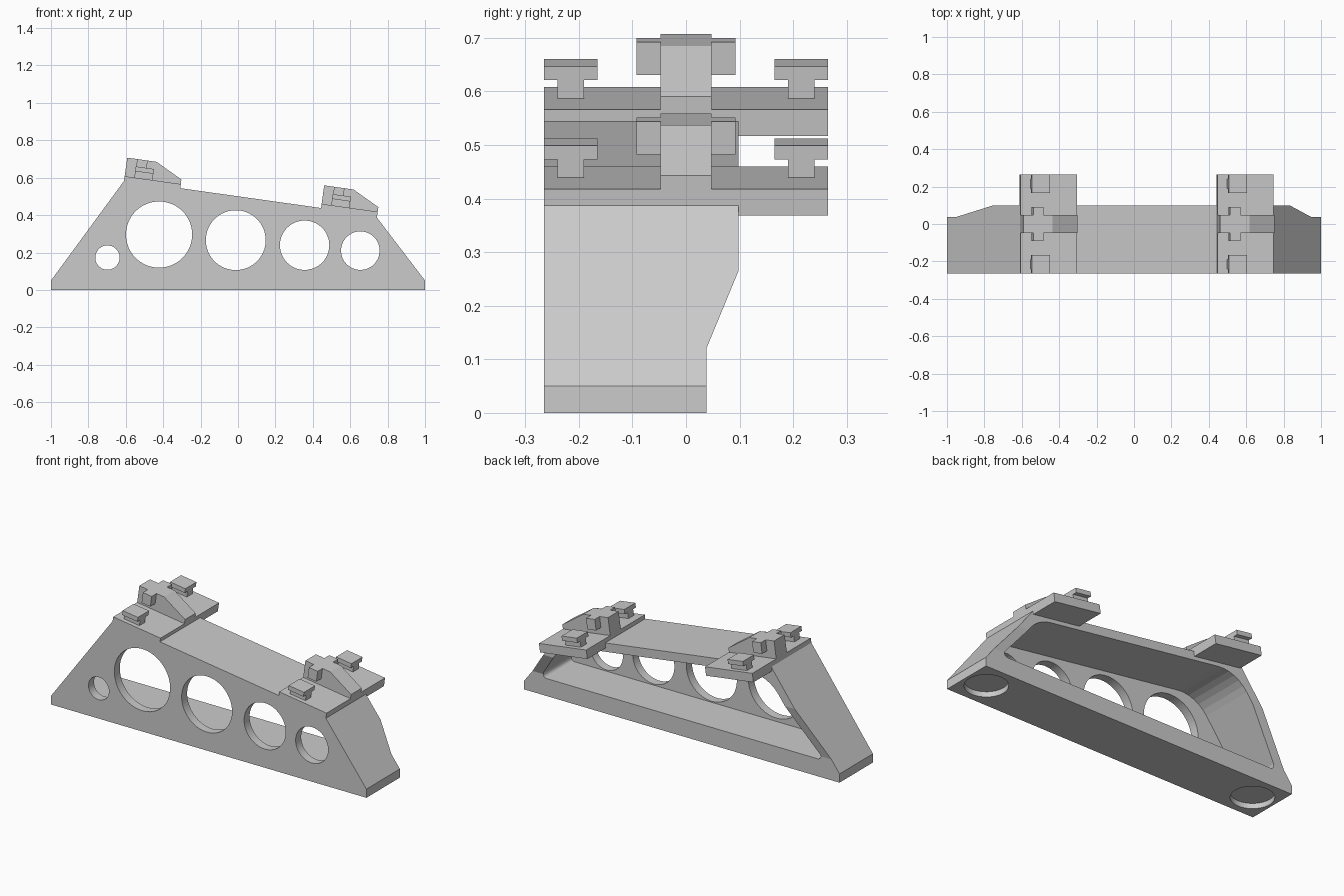
import bpy, bmesh, math
from mathutils import Vector

default = bpy.data.objects.get("Cube")
if default:
    bpy.data.objects.remove(default, do_unlink=True)

grey = bpy.data.materials.new("plain_grey")
grey.use_nodes = True
grey.diffuse_color = (0.6, 0.6, 0.6, 1)
grey.node_tree.nodes["Principled BSDF"].inputs["Base Color"].default_value = (0.6, 0.6, 0.6, 1)

FRONT, BACK, LOW_BACK = -0.265, 0.098, 0.038
TILT = math.radians(8)


def prism(name, profile, axis, start, end):
    """Extrude a closed 2D profile along the given axis."""
    to_3d = {
        "x": lambda p, d: (d, p[0], p[1]),
        "y": lambda p, d: (p[0], d, p[1]),
        "z": lambda p, d: (p[0], p[1], d),
    }[axis]
    bm = bmesh.new()
    rings = [[bm.verts.new(to_3d(p, d)) for p in profile] for d in (start, end)]
    for ring in rings:
        bm.faces.new(ring)
    n = len(profile)
    for i in range(n):
        j = (i + 1) % n
        bm.faces.new((rings[0][i], rings[0][j], rings[1][j], rings[1][i]))
    bmesh.ops.recalc_face_normals(bm, faces=bm.faces)
    mesh = bpy.data.meshes.new(name)
    bm.to_mesh(mesh)
    bm.free()
    mesh.materials.append(grey)
    obj = bpy.data.objects.new(name, mesh)
    bpy.context.scene.collection.objects.link(obj)
    return obj


def circle(cx, cy, r, n=64):
    return [(cx + r * math.cos(math.tau * i / n), cy + r * math.sin(math.tau * i / n))
            for i in range(n)]


def inset(points, dist):
    """Move every side of a counter-clockwise polygon inwards."""
    result = []
    for i, p in enumerate(points):
        a = (Vector(p) - Vector(points[i - 1])).normalized()
        b = (Vector(points[(i + 1) % len(points)]) - Vector(p)).normalized()
        na, nb = Vector((-a.y, a.x)), Vector((-b.y, b.x))
        result.append(Vector(p) + (na + nb) * dist / (1 + na.dot(nb)))
    return result


def fillet(points, radii, steps=6):
    """Round each corner of a convex polygon with its own radius."""
    result = []
    for i, (p, r) in enumerate(zip(points, radii)):
        a = (points[i - 1] - p).normalized()
        b = (points[(i + 1) % len(points)] - p).normalized()
        half = a.angle(b) / 2
        centre = p + (a + b).normalized() * r / math.sin(half)
        s = p + a * r / math.tan(half) - centre
        e = p + b * r / math.tan(half) - centre
        sweep = s.angle(e)
        for k in range(steps + 1):
            t = k / steps
            v = (s * math.sin((1 - t) * sweep) + e * math.sin(t * sweep)) / math.sin(sweep)
            result.append(centre + v)
    return result


def cut(target, cutter):
    cutter.hide_render = True
    mod = target.modifiers.new("cut", "BOOLEAN")
    mod.operation = "DIFFERENCE"
    mod.solver = "EXACT"
    mod.object = cutter
    with bpy.context.temp_override(object=target, active_object=target,
                                   selected_objects=[target]):
        bpy.ops.object.modifier_apply(modifier=mod.name)
    bpy.data.objects.remove(cutter, do_unlink=True)


# Body: sloped frame with a front web and a rim
upper = [(-1, 0.05), (1, 0.05), (0.735, 0.397), (-0.607, 0.586)]
body = prism("frame_body", [(-1, 0), (1, 0)] + upper[1:] + upper[:1], "y", FRONT, BACK)

# Rear pocket with rounded corners
pocket = fillet(inset(upper, 0.05), (0.02, 0.02, 0.2, 0.2))
cut(body, prism("pocket_cutter", pocket, "y", FRONT + 0.05, 0.3))

# Lower rear edge steps forward, with a different taper at each end
for end, taper_x, taper_z in ((-1.2, 0, 0.432), (0, 1.2, 0.294)):
    step = [(LOW_BACK, -0.1), (0.11, -0.1), (0.11, taper_z), (LOW_BACK, 0.12)]
    cut(body, prism("taper_cutter", step, "x", end, taper_x))

# Round openings through the front web
for x, z, r in ((-0.698, 0.173, 0.065), (-0.422, 0.296, 0.177), (-0.012, 0.266, 0.16),
                (0.356, 0.239, 0.132), (0.654, 0.21, 0.103)):
    cut(body, prism("hole_cutter", circle(x, z, r), "y", FRONT - 0.1, FRONT + 0.1))

# Shallow round recesses underneath
for x in (-0.87, 0.87):
    cut(body, prism("recess_cutter", circle(x, -0.1135, 0.112), "z", -0.1, 0.03))


# Tilted mounts on top
def mount(side, ox, oz):
    c, s = math.cos(TILT), math.sin(TILT)

    def part(name, points, y0, y1):
        world = [(ox + u * c + v * s, oz - u * s + v * c) for u, v in points]
        prism(side + "_" + name, world, "y", y0, y1)

    def box(u0, u1, v0, v1):
        return [(u0, v0), (u1, v0), (u1, v1), (u0, v1)]

    part("platform", box(0, 0.303, -0.05, 0), FRONT, -FRONT)
    part("ridge", [(0, 0), (0.303, 0), (0.303, 0.025), (0.158, 0.1), (0, 0.1)], -0.048, 0.048)
    for label, m in (("front", -1), ("back", 1)):
        part(label + "_arm", box(0.054, 0.11, 0.038, 0.1), m * 0.048, m * 0.092)
        part(label + "_peg_stem", box(0.052, 0.15, 0, 0.034), m * 0.19, m * 0.24)
        part(label + "_peg_cap", box(0.052, 0.15, 0.034, 0.06), m * 0.165, m * 0.265)


mount("high_mount", -0.606, 0.608)
mount("low_mount", 0.447, 0.46)
